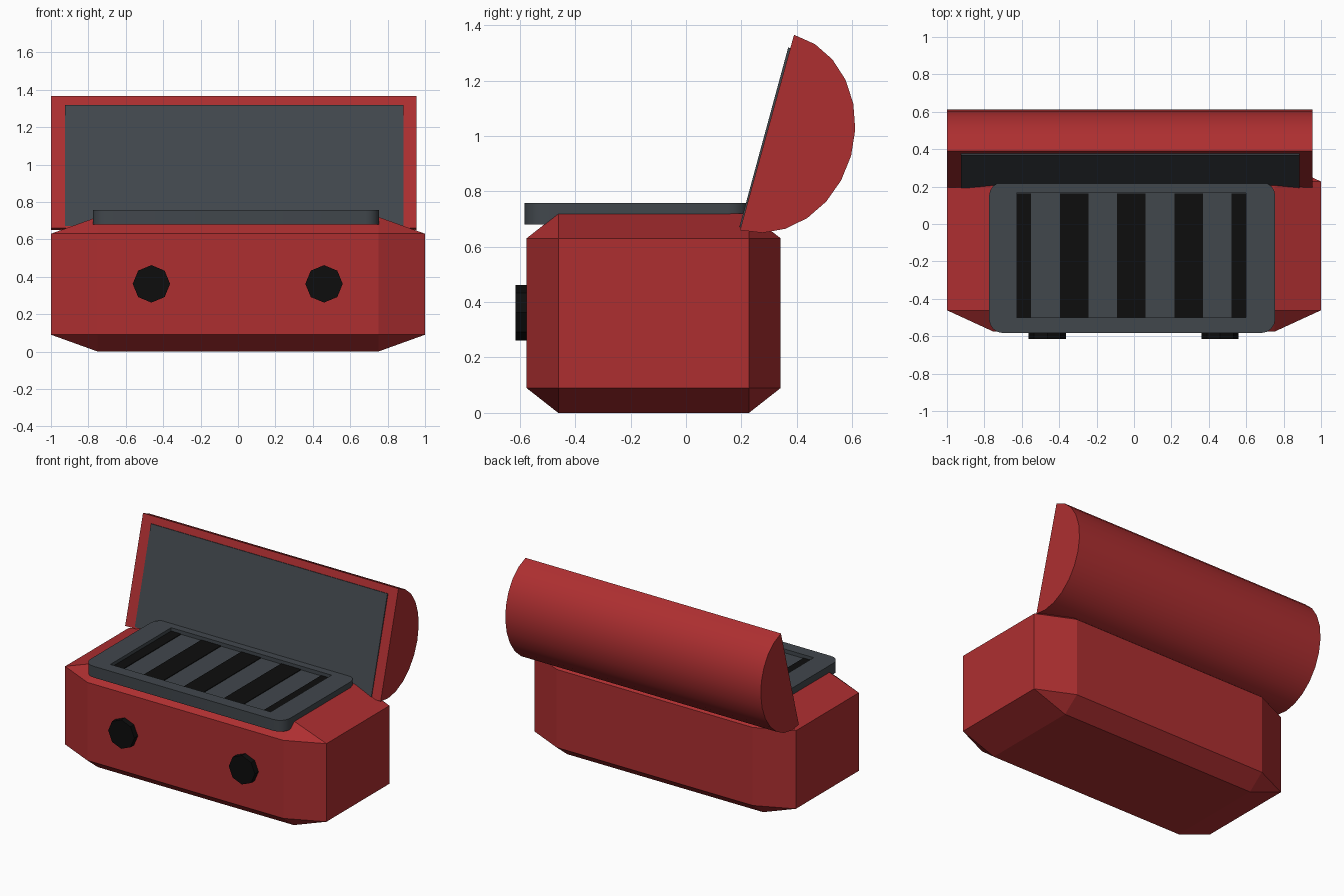
import bpy, bmesh, math
from mathutils import Vector

if "Cube" in bpy.data.objects:
    bpy.data.objects.remove(bpy.data.objects["Cube"])


def material(name, rgb):
    m = bpy.data.materials.new(name)
    m.diffuse_color = (*rgb, 1)
    m.use_nodes = True
    m.node_tree.nodes["Principled BSDF"].inputs["Base Color"].default_value = m.diffuse_color
    return m


RED = material("red enamel", (0.42, 0.028, 0.030))
GREY = material("dark grey metal", (0.053, 0.063, 0.073))
BLACK = material("black", (0.004, 0.004, 0.004))


def add_object(name, bm, mat, smooth=False):
    bmesh.ops.recalc_face_normals(bm, faces=bm.faces)
    me = bpy.data.meshes.new(name)
    bm.to_mesh(me)
    bm.free()
    me.materials.append(mat)
    ob = bpy.data.objects.new(name, me)
    bpy.context.collection.objects.link(ob)
    bpy.ops.object.select_all(action='DESELECT')
    ob.select_set(True)
    bpy.context.view_layer.objects.active = ob
    if smooth:
        bpy.ops.object.shade_smooth_by_angle(angle=math.radians(35))
    return ob


def box_mesh(lo, hi):
    bm = bmesh.new()
    bmesh.ops.create_cube(bm, size=1)
    lo, hi = Vector(lo), Vector(hi)
    for v in bm.verts:
        v.co = (lo + hi) / 2 + v.co * (hi - lo)
    return bm


def extrude_x(points, x0, x1):
    """Prism along x from a list of (y, z) points."""
    bm = bmesh.new()
    face = bm.faces.new([bm.verts.new((x0, y, z)) for y, z in points])
    new = bmesh.ops.extrude_face_region(bm, geom=[face])["geom"]
    verts = [g for g in new if isinstance(g, bmesh.types.BMVert)]
    bmesh.ops.translate(bm, verts=verts, vec=(x1 - x0, 0, 0))
    return bm


# body: chamfered unit cube stretched to size
bm = bmesh.new()
bmesh.ops.create_cube(bm, size=1)
bmesh.ops.bevel(bm, geom=bm.edges[:], offset=0.125, segments=1,
                affect='EDGES', profile=0.5)
for v in bm.verts:
    v.co = (v.co.x * 2, v.co.y * 0.918 - 0.117, v.co.z * 0.72 + 0.36)
add_object("body", bm, RED)

# open lid: half-oval profile leaning back
mid = Vector((0.2925, 1.0125))
along = Vector((0.195, 0.705)).normalized()
back = Vector((along.y, -along.x))
arc = [mid + along * 0.366 * math.cos(math.pi * i / 12)
       + back * 0.315 * math.sin(math.pi * i / 12) for i in range(13)]
add_object("lid", extrude_x(arc, -1.0, 0.955), RED, smooth=True)

# thin lining on the inside of the lid
lining = [mid + along * a + back * b
          for a, b in ((-0.355, 0.001), (0.316, 0.001), (0.316, -0.008), (-0.355, -0.005))]
add_object("lid_lining", extrude_x(lining, -0.925, 0.885), GREY)

# grill tray with rounded corners and a recess
bm = box_mesh((-0.775, -0.583, 0.68), (0.755, 0.225, 0.758))
upright = [e for e in bm.edges if abs(e.verts[0].co.z - e.verts[1].co.z) > 0.01]
bmesh.ops.bevel(bm, geom=upright, offset=0.075, segments=4,
                affect='EDGES', profile=0.5)
tray = add_object("grill_tray", bm, GREY)
cutter = add_object("recess_cutter",
                    box_mesh((-0.627, -0.5, 0.732), (0.6, 0.165, 0.8)), GREY)
cutter.hide_render = True
bpy.ops.object.select_all(action='DESELECT')
tray.select_set(True)
bpy.context.view_layer.objects.active = tray
mod = tray.modifiers.new("recess", 'BOOLEAN')
mod.operation = 'DIFFERENCE'
mod.solver = 'EXACT'
mod.object = cutter
bpy.ops.object.modifier_apply(modifier=mod.name)
bpy.data.objects.remove(cutter)
bpy.ops.object.shade_smooth_by_angle(angle=math.radians(35))

# black gaps between the grill bars
for i in range(5):
    centre = -0.014 + (i - 2) * 0.306
    x0, x1 = max(centre - 0.076, -0.626), min(centre + 0.076, 0.599)
    add_object(f"grill_gap_{i + 1}",
               box_mesh((x0, -0.499, 0.730), (x1, 0.164, 0.736)), BLACK)

# eight-sided knobs
for side, x in (("left", -0.463), ("right", 0.46)):
    bm = bmesh.new()
    bmesh.ops.create_cone(bm, cap_ends=True, segments=8, radius1=0.1,
                          radius2=0.1, depth=0.06)
    for v in bm.verts:
        v.co = (x + v.co.x, -0.585 + v.co.z, 0.362 + v.co.y)
    add_object(f"{side}_knob", bm, BLACK)
